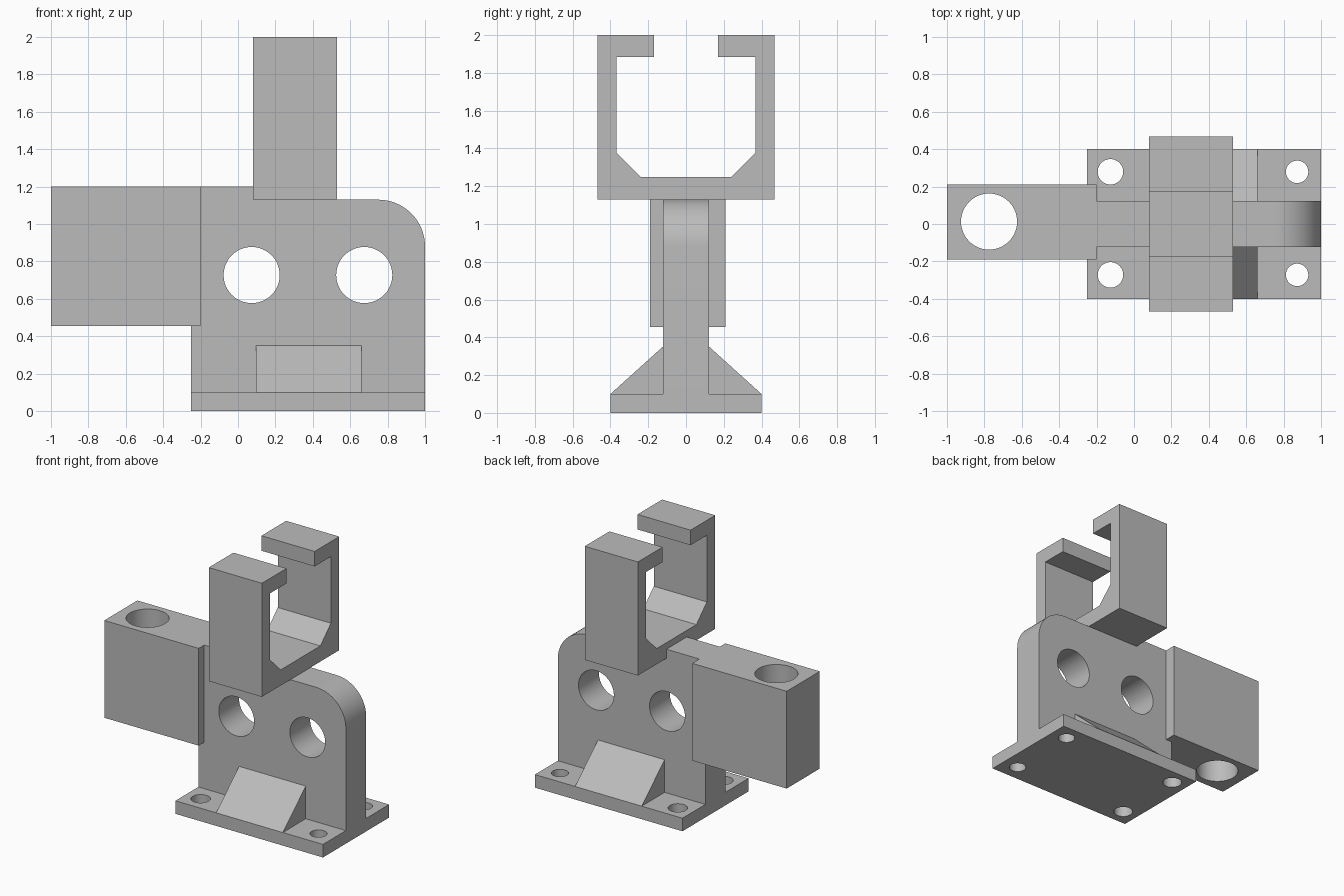
import bpy
import bmesh
from math import sin, cos, pi, radians
from mathutils import Matrix, Vector

cube = bpy.data.objects.get("Cube")
if cube:
    bpy.data.objects.remove(cube, do_unlink=True)

# One plain grey for the whole bracket
grey = bpy.data.materials.new("plain grey")
grey.use_nodes = True
colour = (0.5, 0.5, 0.5, 1)
grey.diffuse_color = colour
grey.node_tree.nodes["Principled BSDF"].inputs["Base Color"].default_value = colour

# Outline axes (u, v) and the extrusion axis for each direction
AXES = {
    "x": ((0, 1, 0), (0, 0, 1), (1, 0, 0)),
    "y": ((1, 0, 0), (0, 0, 1), (0, 1, 0)),
    "z": ((1, 0, 0), (0, 1, 0), (0, 0, 1)),
}


def arc(u, v, r, start=0, end=2 * pi, steps=48):
    return [(u + r * cos(start + (end - start) * i / steps),
             v + r * sin(start + (end - start) * i / steps))
            for i in range(steps + 1)]


def circle(u, v, r):
    return arc(u, v, r)[:-1]


def rect(u0, u1, v0, v1):
    return [(u0, v0), (u1, v0), (u1, v1), (u0, v1)]


def extrude(name, axis, low, high, outline, holes=()):
    """Solid made by extruding an outline, with through holes, along an axis."""
    curve = bpy.data.curves.new(name, "CURVE")
    curve.dimensions = "2D"
    curve.fill_mode = "BOTH"
    curve.extrude = (high - low) / 2
    for loop in [outline, *holes]:
        spline = curve.splines.new("POLY")
        spline.points.add(len(loop) - 1)
        for point, (u, v) in zip(spline.points, loop):
            point.co = (u, v, 0, 1)
        spline.use_cyclic_u = True
    helper = bpy.data.objects.new(name + "_outline", curve)
    bpy.context.collection.objects.link(helper)
    graph = bpy.context.evaluated_depsgraph_get()
    mesh = bpy.data.meshes.new_from_object(helper.evaluated_get(graph))
    bpy.data.objects.remove(helper, do_unlink=True)
    bpy.data.curves.remove(curve)

    # Turn the solid to its axis, weld the caps and fix the normals
    u_dir, v_dir, w_dir = (Vector(a) for a in AXES[axis])
    turn = Matrix((u_dir, v_dir, w_dir)).transposed().to_4x4()
    turn.translation = w_dir * (low + high) / 2
    bm = bmesh.new()
    bm.from_mesh(mesh)
    bm.transform(turn)
    bmesh.ops.remove_doubles(bm, verts=bm.verts, dist=0.0005)
    bmesh.ops.recalc_face_normals(bm, faces=bm.faces)
    bm.to_mesh(mesh)
    bm.free()

    mesh.name = name
    mesh.materials.clear()
    mesh.materials.append(grey)
    obj = bpy.data.objects.new(name, mesh)
    bpy.context.collection.objects.link(obj)
    bpy.ops.object.select_all(action="DESELECT")
    obj.select_set(True)
    bpy.context.view_layer.objects.active = obj
    bpy.ops.object.shade_smooth_by_angle(angle=radians(30))
    return obj


BASE_TOP = 0.1
WEB = 0.123

# Base plate with four screw holes
screw_holes = [circle(x, y, r) for x, r in ((-0.126, 0.068), (0.872, 0.06))
               for y in (-0.272, 0.279)]
extrude("base_plate", "z", 0, BASE_TOP, rect(-0.25, 1, -0.4, 0.4), screw_holes)

# Upright web with a rounded shoulder, a raised neck and two large holes
web_outline = [(-0.25, BASE_TOP), (1, BASE_TOP)]
web_outline += arc(0.75, 0.88, 0.25, 0, pi / 2, 16)
web_outline += [(0.08, 1.13), (0.08, 1.2), (-0.2, 1.2), (-0.2, 0.455), (-0.25, 0.455)]
extrude("upright_web", "y", -WEB, WEB, web_outline,
        [circle(x, 0.727, 0.15) for x in (0.073, 0.675)])

# Side block with a vertical bore
extrude("side_block", "z", 0.455, 1.2, rect(-1, -0.2, -0.19, 0.21),
        [circle(-0.775, 0.013, 0.15)])

# Sloped gussets on both sides of the web
for side, name in ((-1, "front_gusset"), (1, "back_gusset")):
    extrude(name, "x", 0.095, 0.66,
            [(side * WEB, BASE_TOP), (side * 0.4, BASE_TOP), (side * WEB, 0.35)])

# Open-topped clamp with inner chamfers and inward lips
half = [(0.468, 1.13), (0.468, 2), (0.17, 2), (0.17, 1.885),
        (0.367, 1.885), (0.367, 1.375), (0.24, 1.25)]
clamp_outline = half + [(-y, z) for y, z in reversed(half)]
extrude("top_clamp", "x", 0.08, 0.53, clamp_outline)
